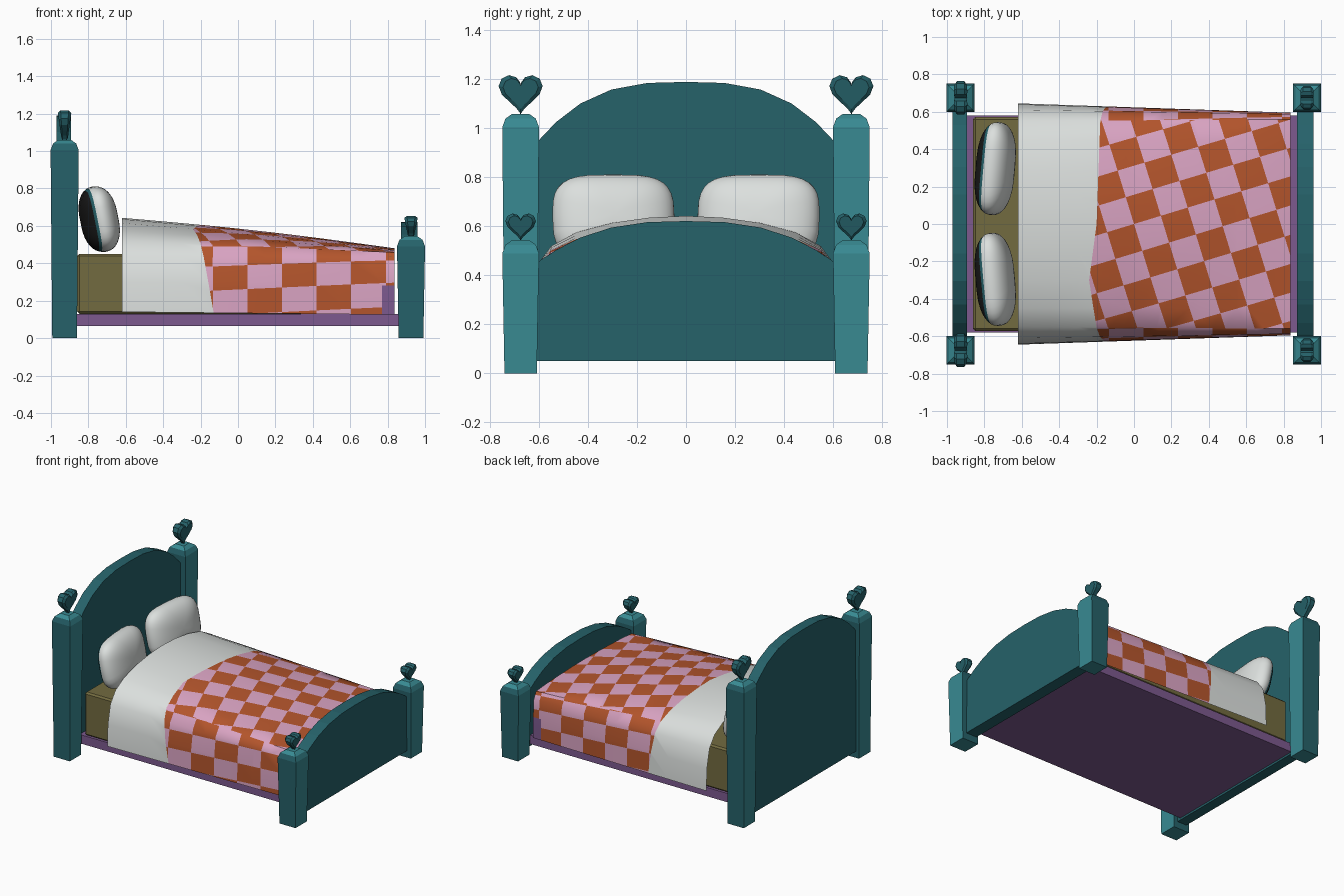
import bpy, bmesh, math
from mathutils import Vector, Matrix

if "Cube" in bpy.data.objects:
    bpy.data.objects.remove(bpy.data.objects["Cube"])

def mat(name, r, g, b):
    m = bpy.data.materials.new(name)
    m.diffuse_color = (r, g, b, 1)
    m.use_nodes = True
    m.node_tree.nodes["Principled BSDF"].inputs["Base Color"].default_value = m.diffuse_color
    return m

LIGHT = mat("light_teal", .040, .255, .290)
TEAL = mat("dark_teal", .019, .122, .144)
ORANGE = mat("orange", .456, .091, .025)
PINK = mat("pink", .700, .370, .545)
WHITE = mat("white", .716, .745, .730)
PURPLE = mat("purple", .205, .102, .275)
OLIVE = mat("olive", .171, .147, .051)
BLACK = mat("black", .010, .010, .010)

def finish(bm, name, mats, rule=None, smooth=None, outward=True):
    if outward:
        bmesh.ops.recalc_face_normals(bm, faces=bm.faces)
    bm.normal_update()
    if rule:
        for f in bm.faces:
            f.material_index = rule(f)
    me = bpy.data.meshes.new(name)
    bm.to_mesh(me)
    bm.free()
    for m in mats:
        me.materials.append(m)
    ob = bpy.data.objects.new(name, me)
    bpy.context.collection.objects.link(ob)
    if smooth:
        bpy.ops.object.select_all(action='DESELECT')
        ob.select_set(True)
        bpy.context.view_layer.objects.active = ob
        bpy.ops.object.shade_smooth_by_angle(angle=math.radians(smooth))
    return ob

def loft(bm, rings):
    """Join closed rings of points and cap both ends."""
    vs = [[bm.verts.new(p) for p in r] for r in rings]
    n = len(vs[0])
    for a, b in zip(vs, vs[1:]):
        for i in range(n):
            bm.faces.new((a[i], a[(i + 1) % n], b[(i + 1) % n], b[i]))
    bm.faces.new(vs[0])
    bm.faces.new(vs[-1])

def box(name, x0, x1, hy, z0, z1, mats, rule=None, bevel=0):
    bm = bmesh.new()
    loft(bm, [[(x0, -hy, z), (x1, -hy, z), (x1, hy, z), (x0, hy, z)] for z in (z0, z1)])
    if bevel:
        bmesh.ops.bevel(bm, geom=bm.edges[:], offset=bevel, segments=1, affect='EDGES')
    finish(bm, name, mats, rule)

# tapered post with chamfered cap, topped by a heart
def post(name, cx, cy, h, heart_w):
    bm = bmesh.new()
    prof = [(0, .066), (h - .055, .075), (h - .02, .062), (h, .034)]
    loft(bm, [[(cx + a * r, cy + b * r, z) for a, b in ((-1, -1), (1, -1), (1, 1), (-1, 1))]
              for z, r in prof])
    finish(bm, name + "_post", [LIGHT, TEAL], lambda f: 1 if abs(f.normal.y) > .9 else 0)
    bm = bmesh.new()
    k = heart_w / 32
    pts = []
    for i in range(20):
        t = 2 * math.pi * i / 20
        pts.append((16 * math.sin(t) ** 3, 13 * math.cos(t) - 5 * math.cos(2 * t)
                    - 2 * math.cos(3 * t) - math.cos(4 * t)))
    rings = []
    for side, s in ((-1, .8), (-.6, 1), (.6, 1), (1, .8)):
        rings.append([(cx + side * (.018 + .018 * (z + 17) / 29), cy + y * k * s,
                       h - .005 + (z * s + 17) * k) for y, z in pts])
    loft(bm, rings)
    finish(bm, name + "_heart", [TEAL])

for side, nm in ((-1, "front"), (1, "back")):
    post("head_" + nm, -.927, side * .675, 1.06, .18)
    post("foot_" + nm, .925, side * .675, .545, .125)

# arched end boards
def board(name, x0, x1, edge, rise, p):
    outline = [(-.61, .05), (.61, .05)]
    for i in range(13):
        a = math.pi * i / 12
        y = .61 * math.cos(a)
        outline.append((y, edge + rise * (1 - abs(y / .61) ** p)))
    bm = bmesh.new()
    loft(bm, [[(x, y, z) for y, z in outline] for x in (x0, x1)])
    finish(bm, name, [TEAL])

board("headboard", -.97, -.893, .94, .25, 3)
board("footboard", .872, .96, .45, .172, 2.7)

# base and mattress
box("bed_base", -.90, .88, .58, .065, .13, [PURPLE])
box("mattress", -.86, .832, .572, .13, .45, [OLIVE, BLACK],
    lambda f: 1 if f.normal.x > .5 else 0, .012)

# pillows: soft rounded lenses leaning on the headboard
def spow(v, e):
    return math.copysign(abs(v) ** e, v)

def pillow(name, side):
    bm = bmesh.new()
    bmesh.ops.create_uvsphere(bm, u_segments=32, v_segments=20, radius=1)
    for v in bm.verts:          # sphere axis becomes thickness (x)
        a = math.atan2(v.co.y, v.co.x)
        r = math.hypot(v.co.x, v.co.y)
        v.co = (v.co.z * .098, spow(math.cos(a), .55) * r ** .8 * .25,
                spow(math.sin(a), .6) * r ** .8 * .178)
    def rule(f):
        x = f.calc_center_median().x
        return 0 if x > -.028 else (1 if x > -.05 else 2)
    ob = finish(bm, name, [WHITE, TEAL, BLACK], rule, 60)
    ob.matrix_world = (Matrix.Translation((-.742, side * .296, .636))
                       @ Matrix.Rotation(-side * .09, 4, 'Z') @ Matrix.Rotation(-.2, 4, 'Y'))

pillow("pillow_back", 1)
pillow("pillow_front", -1)

# blanket: flat sheet in (x, arc length), cut to checks, then draped
HEAD = [(0, .643), (.15, .636), (.3, .615), (.45, .575), (.55, .52), (.61, .44), (.64, .30), (.645, .14)]
FOOT = [(0, .48), (.15, .478), (.3, .473), (.45, .467), (.56, .458), (.587, .41), (.595, .28), (.595, .125)]
S = [0]
for p, q in zip(HEAD, HEAD[1:]):
    S.append(S[-1] + math.dist(p, q))
X0, X1, SH, END = -.62, .838, S[4], S[7]
EDGE = [(-END, -.13), (-SH, -.2), (-S[2], -.24), (0, -.2), (SH, -.18), (END, -.13)]

def lerp_table(tab, t):
    for (a, va), (b, vb) in zip(tab, tab[1:]):
        if t <= b + 1e-6:
            return va + (vb - va) * (t - a) / (b - a)
    return tab[-1][1]

def drape(x, t):
    f = (x - X0) / (X1 - X0)
    a = abs(t)
    c = [lerp_table(list(zip(S, [p[i] for p in sec])), a) for sec in (HEAD, FOOT) for i in (0, 1)]
    y = c[0] + (c[2] - c[0]) * f
    z = c[1] + (c[3] - c[1]) * f + .012 * math.sin(math.pi * f) * max(0, 1 - a / .6)
    return Vector((x, math.copysign(y, t), z))

bm = bmesh.new()
xs = [X0, -.45, -.3, -.05, .15, .35, .55, .77, X1]
ts = [-s for s in S[:0:-1]] + S
grid = [[bm.verts.new((x, t, 0)) for t in ts] for x in xs]
for i in range(len(xs) - 1):
    for j in range(len(ts) - 1):
        bm.faces.new((grid[i][j], grid[i + 1][j], grid[i + 1][j + 1], grid[i][j + 1]))

def cut(region, co, no):
    fs = [f for f in bm.faces if region(f.calc_center_median())]
    es = {e for f in fs for e in f.edges}
    vs = {v for f in fs for v in f.verts}
    bmesh.ops.bisect_plane(bm, geom=fs + list(es) + list(vs), dist=1e-5,
                           plane_co=co, plane_no=no)

for (a, xa), (b, xb) in zip(EDGE, EDGE[1:]):
    cut(lambda c: a < c.y < b, (xa, a, 0), (b - a, xa - xb, 0))
def checked(c):
    return c.x > lerp_table(EDGE, c.y)
TH, Q = math.radians(17), .15
U, V = Vector((math.cos(TH), math.sin(TH), 0)), Vector((-math.sin(TH), math.cos(TH), 0))
for i in range(-8, 9):          # slanted checks on top, upright ones on the sides
    for d in (U, V):
        cut(lambda c: checked(c) and abs(c.y) < SH, d * Q * i, d)
    cut(lambda c: checked(c) and abs(c.y) > SH, (.05 + .185 * i, SH, 0), (1, 0, 0))
    for s in (-1, 1):
        cut(lambda c: checked(c) and s * c.y > SH, (.1, s * (END - .134 * i), 0), (-.06, 1, 0))

def blanket_rule(f):
    c = f.calc_center_median()
    if not checked(c):
        return 0
    if abs(c.y) < SH:
        n = math.floor(c.dot(U) / Q) + math.floor(c.dot(V) / Q)
    else:
        s = math.copysign(1, c.y)
        if c.x > .77 and abs(c.y) > S[6]:
            return 3
        n = math.floor((c.x - .05) / .185) + math.floor((c.y - s * END - .06 * (c.x - .1)) / .134)
    return 1 + n % 2

for f in bm.faces:
    f.material_index = blanket_rule(f)
for v in bm.verts:
    v.co = drape(v.co.x, v.co.y)
finish(bm, "blanket", [WHITE, ORANGE, PINK, PURPLE], None, 50, outward=False)

# blanket end flap behind the footboard
bm = bmesh.new()
bm.faces.new([bm.verts.new(drape(X1, t)) for t in ts])
bm.normal_update()
if bm.faces[:][0].normal.x < 0:
    bmesh.ops.reverse_faces(bm, faces=bm.faces[:])
finish(bm, "blanket_end", [PURPLE], outward=False)
